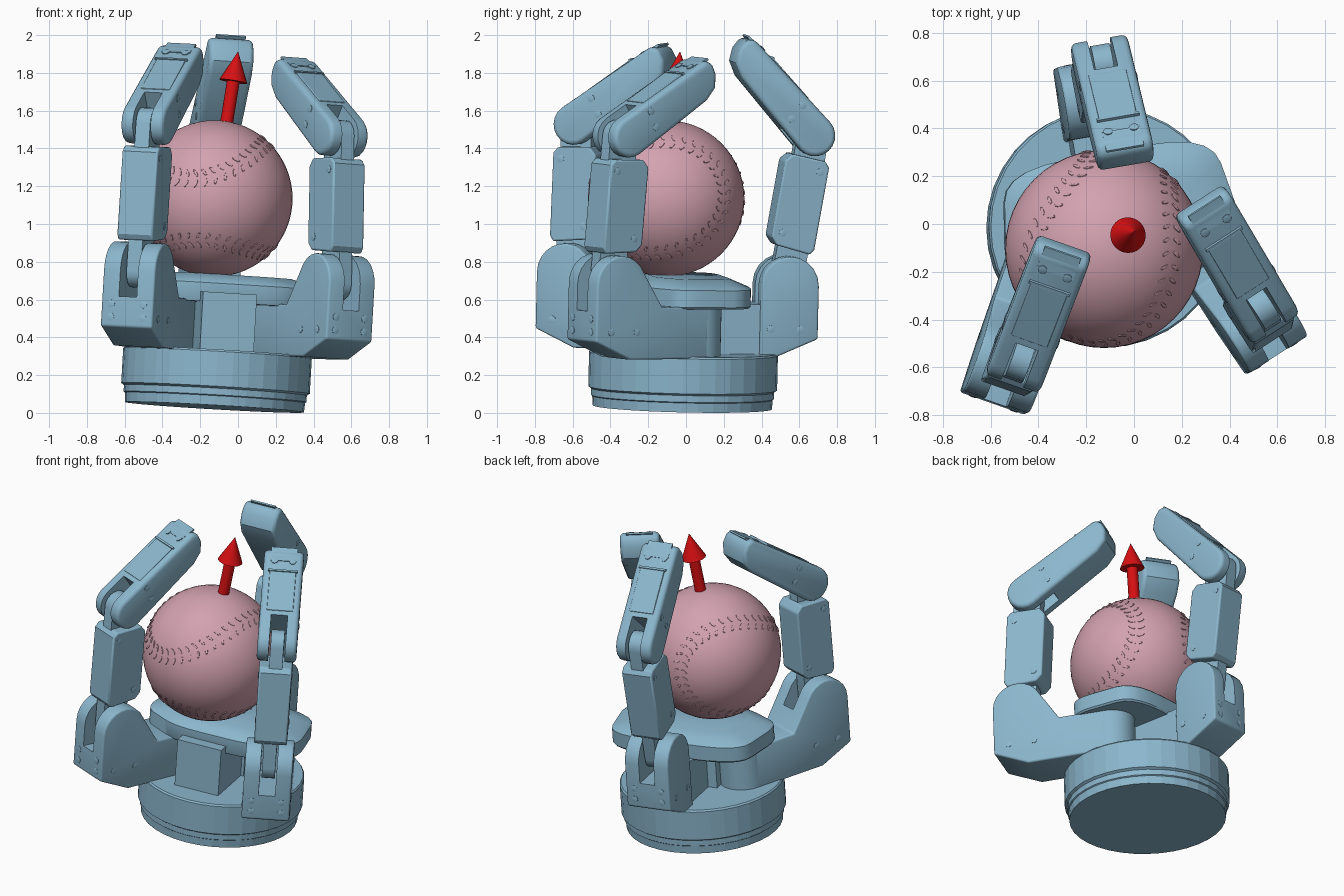
import bpy, bmesh
from math import sin, cos, pi, radians, atan2, sqrt
from mathutils import Matrix, Vector

if "Cube" in bpy.data.objects:
    bpy.data.objects.remove(bpy.data.objects["Cube"])


def material(name, rgb):
    m = bpy.data.materials.new(name)
    m.use_nodes = True
    m.diffuse_color = (*rgb, 1)
    m.node_tree.nodes["Principled BSDF"].inputs["Base Color"].default_value = (*rgb, 1)
    return m


BLUE = material("steel blue", (0.26, 0.47, 0.61))
PINK = material("dusty pink", (0.65, 0.36, 0.43))
RED = material("arrow red", (0.68, 0.005, 0.006))

T = Matrix.Translation


def rot(deg, axis):
    return Matrix.Rotation(radians(deg), 4, axis)


def add(name, bm, M, mat, bevel=0, cutter=None, smooth=True):
    """Turn a bmesh into an object, with optional bevel and boolean cut."""
    bmesh.ops.recalc_face_normals(bm, faces=bm.faces)
    me = bpy.data.meshes.new(name)
    bm.to_mesh(me)
    bm.free()
    me.materials.append(mat)
    o = bpy.data.objects.new(name, me)
    bpy.context.collection.objects.link(o)
    o.matrix_world = M
    if bevel:
        b = o.modifiers.new("Bevel", "BEVEL")
        b.width, b.segments, b.limit_method = bevel, 3, "ANGLE"
        b.angle_limit = radians(40)
    if cutter:
        c = o.modifiers.new("Slot", "BOOLEAN")
        c.operation, c.object, c.solver = "DIFFERENCE", cutter, "EXACT"
        bpy.context.view_layer.update()
        done = bpy.data.meshes.new_from_object(o.evaluated_get(bpy.context.evaluated_depsgraph_get()))
        o.modifiers.clear()
        o.data = done
        bpy.data.objects.remove(cutter)
    if smooth:
        bpy.ops.object.select_all(action="DESELECT")
        o.select_set(True)
        bpy.context.view_layer.objects.active = o
        bpy.ops.object.shade_smooth_by_angle(angle=radians(32))
    return o


def loft(name, rings, M, mat=BLUE, **kw):
    """Skin a stack of equal point rings and cap both ends."""
    bm = bmesh.new()
    rows = [[bm.verts.new(p) for p in r] for r in rings]
    for a, b in zip(rows, rows[1:]):
        for i in range(len(a)):
            j = (i + 1) % len(a)
            bm.faces.new((a[i], a[j], b[j], b[i]))
    bm.faces.new(rows[0])
    bm.faces.new(rows[-1])
    return add(name, bm, M, mat, **kw)


def prism(name, profile, width, M, **kw):
    """Side profile in x and z, extruded across y."""
    return loft(name, [[(x, y, z) for x, z in profile] for y in (-width / 2, width / 2)], M, **kw)


def box(name, lo, hi, M, **kw):
    x, y, z = lo
    X, Y, Z = hi
    return prism(name, [(x, z), (X, z), (X, Z), (x, Z)], Y - y, M @ T((0, (y + Y) / 2, 0)), **kw)


def lathe(name, profile, M, n=36, **kw):
    return loft(name, [[(r * cos(2 * pi * i / n), r * sin(2 * pi * i / n), z) for i in range(n)]
                       for r, z in profile], M, **kw)


def arc(cx, cz, r, a, b, n=10):
    return [(cx + r * cos(radians(a + (b - a) * i / n)), cz + r * sin(radians(a + (b - a) * i / n)))
            for i in range(n + 1)]


def rounded(pts, f=0.3, n=5):
    """Soften polygon corners with small quadratic curves."""
    out = []
    for i, p in enumerate(pts):
        p, a, b = Vector(p), Vector(pts[i - 1]), Vector(pts[(i + 1) % len(pts)])
        a, b = p.lerp(a, f), p.lerp(b, f)
        out += [a.lerp(p, k / n).lerp(p.lerp(b, k / n), k / n) for k in range(n + 1)]
    return out


def screw(name, M):
    lathe(name, [(0.02, -0.01), (0.02, 0.002), (0.012, 0.004)], M, n=12)


# The whole hand leans slightly
LEAN = Vector((0, 0, 1)).rotation_difference(Vector((0.058, 0.024, 1))).to_matrix().to_4x4()
HAND = T((-0.125, -0.02, 0.03)) @ LEAN

# Round base with stepped lower rim
lathe("base", [(0.475, 0), (0.478, 0.05), (0.485, 0.055), (0.485, 0.09), (0.5, 0.1), (0.5, 0.285),
               (0.492, 0.295)], HAND, smooth=False)

# Palm: centre block and chamfered plate
PALM = HAND @ T((0.035, -0.02, 0)) @ rot(10.4, "Z")
box("palm_block", (-0.19, -0.32, 0.28), (0.1, 0.15, 0.6), PALM)
outline = rounded([(-0.51, -0.1), (-0.44, 0.33), (0.44, 0.33), (0.51, -0.1), (0.25, -0.25), (-0.25, -0.25)])
loft("palm_plate", [[(p.x * s, p.y * s, z) for p in outline]
                    for s, z in ((0.98, 0.55), (1, 0.56), (1, 0.65), (0.97, 0.66), (0.68, 0.7))], PALM)


def finger(tag, x, y, out_x, out_y, lean, rise, swivels=True):
    F = HAND @ T((x, y, 0)) @ Matrix.Rotation(atan2(out_y, out_x), 4, "Z")
    jz, length = 0.68, 0.785

    # Knuckle housing, with an arm reaching into the palm
    slot = box("slot_cutter", (-0.19, -0.05, 0.54), (0.3, 0.05, 1), F)
    side = [(-0.06, 0.285), (0.155, 0.38)]
    if swivels:
        side = [(-0.55, 0.285)] + side + arc(0, jz, 0.155, 0, 155) + [(-0.26, 0.56), (-0.55, 0.56)]
        lathe(tag + "_pivot", [(0.145, 0.285), (0.145, 0.56)], F @ T((-0.55, 0, 0)))
    else:
        side = [(-0.155, 0.285)] + side + arc(0, jz - 0.02, 0.155, 0, 180)
        box(tag + "_arm", (-0.55, -0.125, 0.285), (-0.14, 0.125, 0.56), F)
    prism(tag + "_knuckle", side, 0.29, F, bevel=0.012, cutter=slot)
    for s in (-1, 1):
        for z in (0.43, 0.5):
            screw(tag + "_knuckle_screw", F @ T((0.155, s * 0.09, z)) @ rot(90, "Y"))
        for r in (-0.1, 0.06):
            screw(tag + "_side_screw", F @ T((r, s * 0.145, 0.43)) @ rot(-90 * s, "X"))

    # Middle link: narrow bar inside a chamfered cover
    L = F @ T((0, 0, jz)) @ rot(lean, "Y")
    prism(tag + "_bar", arc(0, 0, 0.085, 180, 360) + arc(0, length, 0.085, 0, 180), 0.08, L)
    cover = [(-0.1, 0.18), (0.085, 0.16), (0.105, 0.19), (0.105, 0.63), (0.08, 0.66), (-0.1, 0.67),
             (-0.135, 0.63), (-0.135, 0.22)]
    prism(tag + "_middle_cover", cover, 0.2, L, bevel=0.01)
    for s in (-1, 1):
        for r, z in ((-0.08, 0.25), (0.06, 0.6)):
            screw(tag + "_cover_screw", L @ T((r, s * 0.1, z)) @ rot(-90 * s, "X"))

    # Fingertip link, forked around the bar
    D = L @ T((0, 0, length)) @ rot(-lean, "Y") @ rot(180, "Z") @ rot(-rise, "Y")
    slot = box("slot_cutter", (-0.3, -0.05, -0.3), (0.14, 0.05, 0.3), D)
    tip = arc(0, 0, 0.108, 90, 270) + [(0.5, -0.09), (0.58, -0.06), (0.62, 0), (0.63, 0.06), (0.6, 0.098)]
    prism(tag + "_tip", tip, 0.24, D, bevel=0.035, cutter=slot)
    # Curved nail, back panel and fasteners
    nail = [(0.53, 0.085), (0.6, 0.075), (0.634, 0.08), (0.634, 0.09), (0.6, 0.094), (0.53, 0.104)]
    prism(tag + "_nail", nail, 0.16, D)
    box(tag + "_panel", (0.17, -0.08, 0.09), (0.45, 0.08, 0.109), D, bevel=0.004)
    box(tag + "_ridge", (0.45, -0.09, 0.09), (0.462, 0.09, 0.113), D)
    for s in (-1, 1):
        screw(tag + "_nail_screw", D @ T((0.53, s * 0.055, 0.103)))
        for r, z in ((0.17, 0.055), (0.155, -0.035)):
            screw(tag + "_tip_screw", D @ T((r, s * 0.12, z)) @ rot(-90 * s, "X"))


finger("right_finger", -0.44, -0.595, -0.33, -0.944, -1, 36)
finger("left_finger", 0.608, -0.412, 0.54, -0.84, -4.2, 32)
finger("thumb", -0.068, 0.532, -0.17, 0.98, 9, 47, swivels=False)

# Held ball
R, C = 0.414, Vector((-0.125, -0.105, 1.135))
bm = bmesh.new()
bmesh.ops.create_uvsphere(bm, u_segments=48, v_segments=32, radius=R)
add("ball", bm, T(C), PINK)

# Raised stitches along both sides of the seam curve
Z = Vector((-0.3, -0.93, -0.15)).normalized()
S = Vector((0, 0, 1)).cross(Z).normalized()
FRAME = Matrix((S, Z.cross(S), Z)).transposed() @ Matrix.Rotation(pi / 4, 3, "Z")


def seam(t):
    a, b = 0.7, 0.3
    return FRAME @ Vector((a * cos(t) + b * cos(3 * t), a * sin(t) - b * sin(3 * t), 2 * sqrt(a * b) * sin(2 * t)))


bm = bmesh.new()
count = 84
for i in range(count):
    t = 2 * pi * i / count
    n = seam(t).normalized()
    along = (seam(t + 0.01) - seam(t - 0.01)).normalized()
    for s in (-1, 1):
        across = n.cross(along) * s
        d = (across + along * 0.5).normalized()
        m = Matrix((d * 0.026, n.cross(d) * 0.009, n * 0.006)).transposed().to_4x4()
        m.translation = (n + across * 0.07).normalized() * R
        bmesh.ops.create_icosphere(bm, subdivisions=1, radius=1, matrix=m)
add("ball_stitches", bm, T(C), PINK)

# Direction arrow above the ball
aim = Vector((0, 0, 1)).rotation_difference(Vector((0.125, 0.073, 0.775))).to_matrix().to_4x4()
lathe("arrow", [(0.034, 0.3), (0.034, 0.63), (0.075, 0.63), (0.001, 0.79)], T(C) @ aim, n=24, mat=RED)
